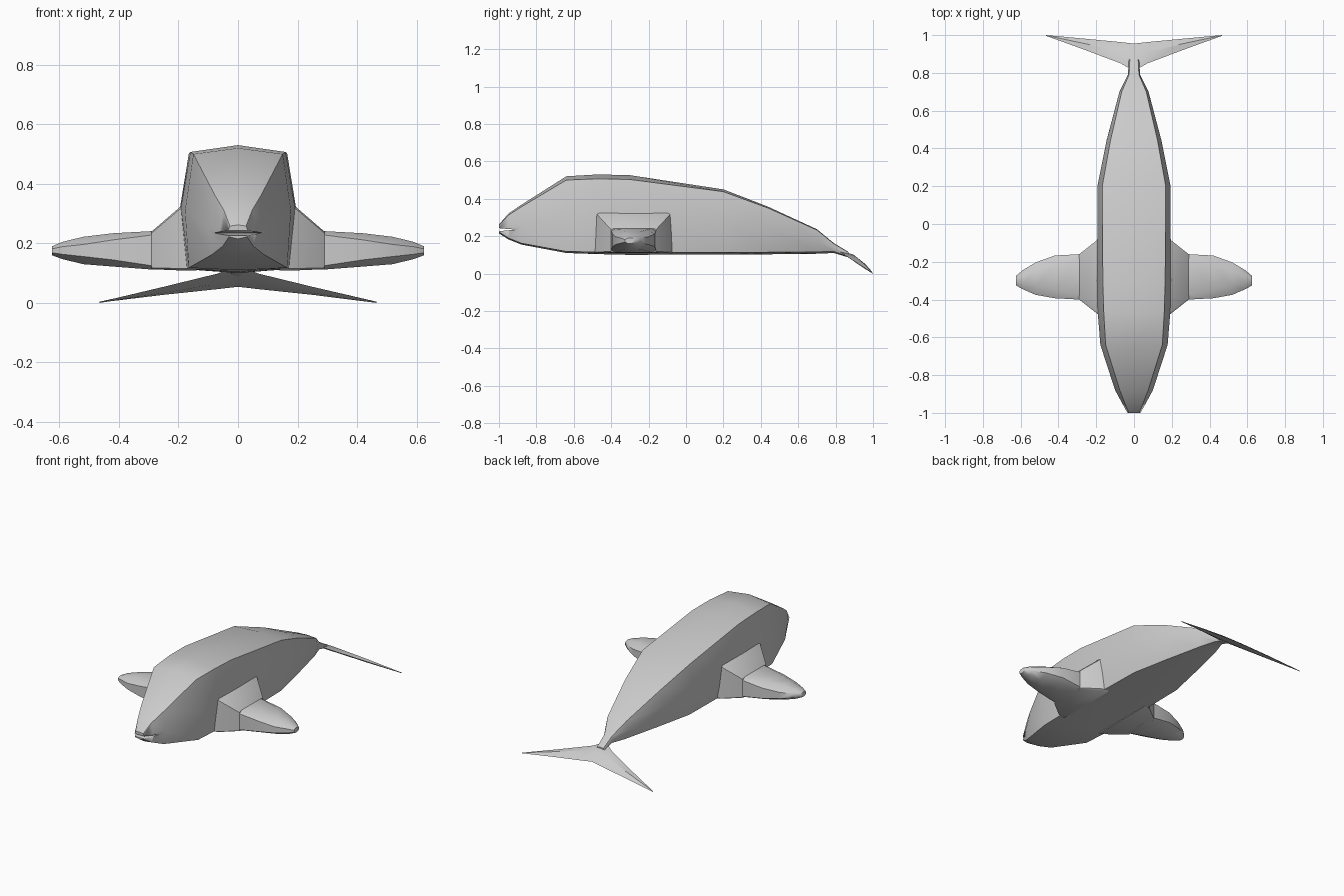
import bpy, bmesh, math

if "Cube" in bpy.data.objects:
    bpy.data.objects.remove(bpy.data.objects["Cube"])


def loft(name, rings, angle=35):
    """Skin a list of equal-length rings, with capped ends."""
    bm = bmesh.new()
    vs = [[bm.verts.new(p) for p in r] for r in rings]
    n = len(rings[0])
    for a, b in zip(vs, vs[1:]):
        for i in range(n):
            j = (i + 1) % n
            bm.faces.new((a[i], a[j], b[j], b[i]))
    bm.faces.new(vs[0])
    bm.faces.new(vs[-1])
    bmesh.ops.recalc_face_normals(bm, faces=bm.faces)
    me = bpy.data.meshes.new(name)
    bm.to_mesh(me)
    bm.free()
    ob = bpy.data.objects.new(name, me)
    bpy.context.collection.objects.link(ob)
    bpy.ops.object.select_all(action='DESELECT')
    ob.select_set(True)
    bpy.context.view_layer.objects.active = ob
    bpy.ops.object.shade_smooth_by_angle(angle=math.radians(angle))
    return ob


# Body: y, half widths (top edge, middle, bottom edge),
# heights (top, top edge, middle, bottom edge, bottom)
sections = [
    (-1.00, .027, .035, .030, .262, .258, .240, .222, .215),
    (-.95, .048, .062, .052, .320, .312, .240, .190, .183),
    (-.88, .075, .100, .088, .368, .357, .250, .162, .155),
    (-.64, .150, .178, .165, .520, .500, .310, .118, .110),
    (-.47, .160, .192, .172, .530, .507, .320, .115, .104),
    (-.30, .165, .195, .174, .526, .503, .320, .114, .100),
    (.20, .168, .194, .165, .450, .438, .300, .112, .103),
    (.44, .125, .146, .115, .357, .350, .245, .114, .103),
    (.70, .065, .077, .055, .237, .233, .180, .116, .106),
    (.79, .026, .032, .026, .163, .160, .138, .118, .110),
    (.87, .022, .028, .020, .115, .112, .100, .090, .086),
]
rings = []
for y, wt, wm, wb, zt, ze, zm, zb, z0 in sections:
    half = [(wt, ze), (wm, zm), (wb, zb)]
    rings.append([(0, y, zt)] + [(x, y, z) for x, z in half] + [(0, y, z0)]
                 + [(-x, y, z) for x, z in reversed(half)])
body = loft("body", rings)

# Mouth: thin wedge cut out of the snout
mouth = loft("mouth_cutter", [[(x, -1.05, .222), (x, -1.05, .247), (x, -.91, .235)]
                              for x in (-.2, .2)])
mouth.hide_render = True
mouth.hide_viewport = True
cut = body.modifiers.new("mouth", 'BOOLEAN')
cut.operation = 'DIFFERENCE'
cut.solver = 'EXACT'
cut.object = mouth


def box_ring(x, y0, y1, z0, z1, c):
    """Cross-section across x with corners cut by the fraction c."""
    dy, dz = (y1 - y0) * c, (z1 - z0) * c
    return [(x, y0 + dy, z0), (x, y1 - dy, z0), (x, y1, z0 + dz), (x, y1, z1 - dz),
            (x, y1 - dy, z1), (x, y0 + dy, z1), (x, y0, z1 - dz), (x, y0, z0 + dz)]


# Shoulders and side fins
for side, label in ((1, "left"), (-1, "right")):
    loft(label + "_shoulder", [
        box_ring(side * .14, -.50, -.06, .108, .340, .03),
        box_ring(side * .195, -.475, -.085, .109, .322, .03),
        box_ring(side * .29, -.40, -.16, .113, .240, .04)])
    loft(label + "_fin", [
        box_ring(side * .27, -.40, -.16, .112, .241, .10),
        box_ring(side * .29, -.40, -.16, .112, .241, .10),
        box_ring(side * .42, -.393, -.167, .122, .234, .20),
        box_ring(side * .52, -.375, -.203, .130, .222, .28),
        box_ring(side * .59, -.345, -.245, .147, .205, .28),
        box_ring(side * .625, -.325, -.275, .160, .190, .28)], 50)

# Tail flukes: x, then (y, z) of leading edge, top, trailing edge, bottom
fluke = [
    (0, (.81, .125), (.895, .102), (.955, .054), (.885, .075)),
    (.07, (.85, .098), (.91, .090), (.963, .046), (.90, .064)),
    (.25, (.918, .054), (.953, .051), (.98, .027), (.945, .033)),
    (.465, (.996, .003), (.998, .004), (1.0, .001), (.998, 0)),
]
half = [(x, pts) for x, *pts in fluke]
loft("tail_flukes", [[(x, y, z) for y, z in pts] for x, pts in
                     [(-x, p) for x, p in reversed(half[1:])] + half])
